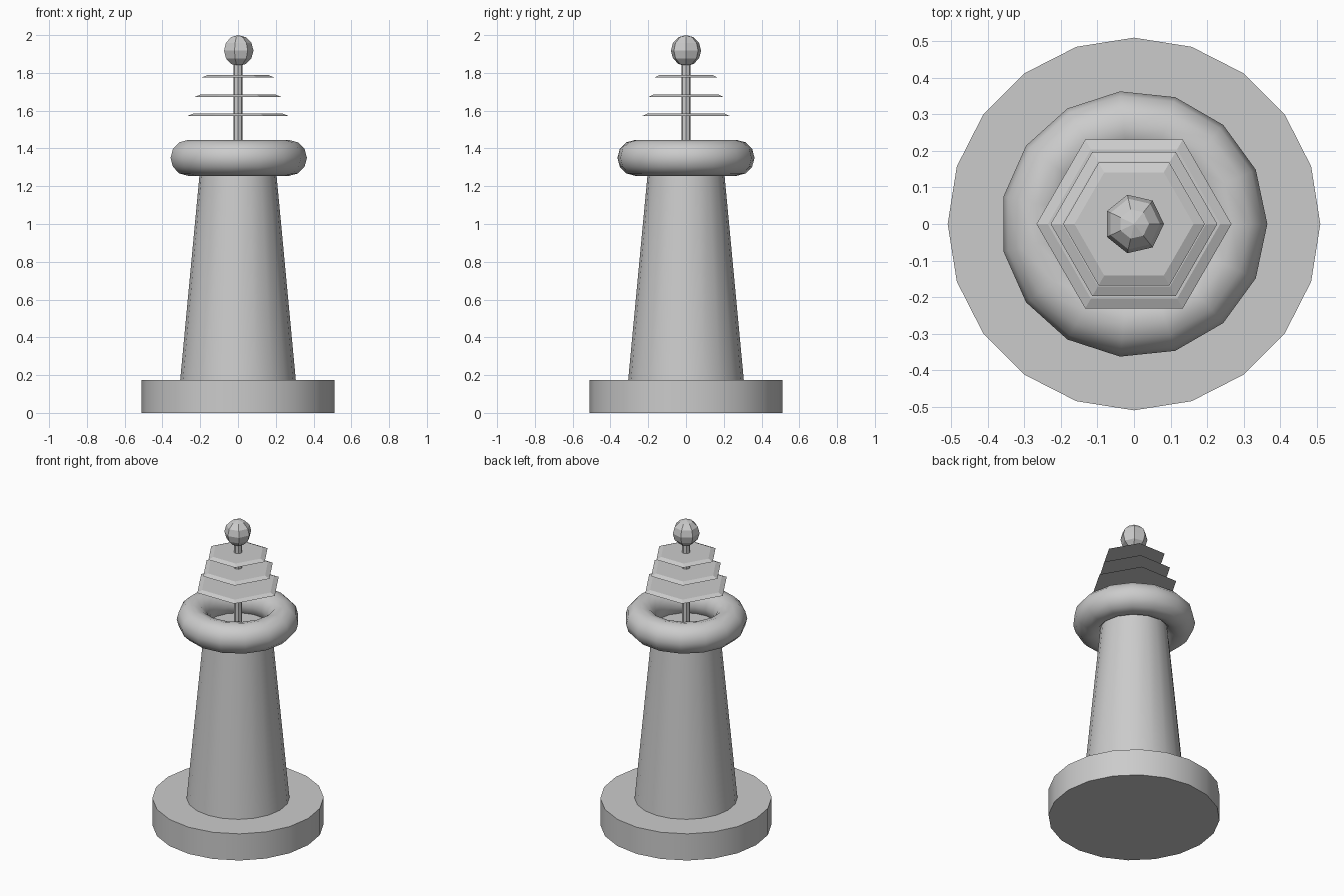
import bpy
import math

if "Cube" in bpy.data.objects:
    bpy.data.objects.remove(bpy.data.objects["Cube"])


def lathe(name, sides, profile, smooth=True):
    """Closed solid of stacked rings; profile is (radius, z) from bottom to top."""
    verts, faces = [], []
    for r, z in profile:
        for i in range(sides):
            a = 2 * math.pi * i / sides
            verts.append((r * math.cos(a), r * math.sin(a), z))
    for k in range(len(profile) - 1):
        for i in range(sides):
            j = (i + 1) % sides
            lo, hi = k * sides, (k + 1) * sides
            faces.append((lo + i, lo + j, hi + j, hi + i))
    faces.append(tuple(reversed(range(sides))))
    faces.append(tuple(range(len(verts) - sides, len(verts))))
    mesh = bpy.data.meshes.new(name)
    mesh.from_pydata(verts, [], faces)
    obj = bpy.data.objects.new(name, mesh)
    bpy.context.collection.objects.link(obj)
    if smooth:
        smooth_by_angle(obj)
    return obj


def smooth_by_angle(obj):
    bpy.ops.object.select_all(action='DESELECT')
    obj.select_set(True)
    bpy.context.view_layer.objects.active = obj
    bpy.ops.object.shade_smooth_by_angle(angle=math.radians(35))


# Round foot and tapered tower
lathe("base", 20, [(0.51, 0), (0.51, 0.175)])
lathe("tower", 20, [(0.306, 0.175), (0.2, 1.30)])

# Ring around the top of the tower
bpy.ops.mesh.primitive_torus_add(major_segments=15, minor_segments=12,
                                 major_radius=0.27, minor_radius=0.095,
                                 location=(0, 0, 1.35))
ring = bpy.context.object
ring.name = "tower_ring"
smooth_by_angle(ring)

# Mast
lathe("mast", 8, [(0.025, 1.28), (0.025, 1.86)])

# Thin six-sided plates with sloping rims
for n, (radius, z) in enumerate([(0.267, 1.572), (0.228, 1.673), (0.194, 1.775)], 1):
    lathe(f"plate_{n}", 6, [(radius, z), (radius - 0.031, z + 0.013)], smooth=False)

# Finial ball
bpy.ops.mesh.primitive_uv_sphere_add(segments=7, ring_count=6, radius=0.082,
                                     location=(0, 0, 1.918))
ball = bpy.context.object
ball.name = "finial_ball"
# Turn the ball so that one vertex column faces +x
column = max(ball.data.vertices, key=lambda v: v.co.x ** 2 + v.co.y ** 2)
ball.rotation_euler.z = -math.atan2(column.co.y, column.co.x)
